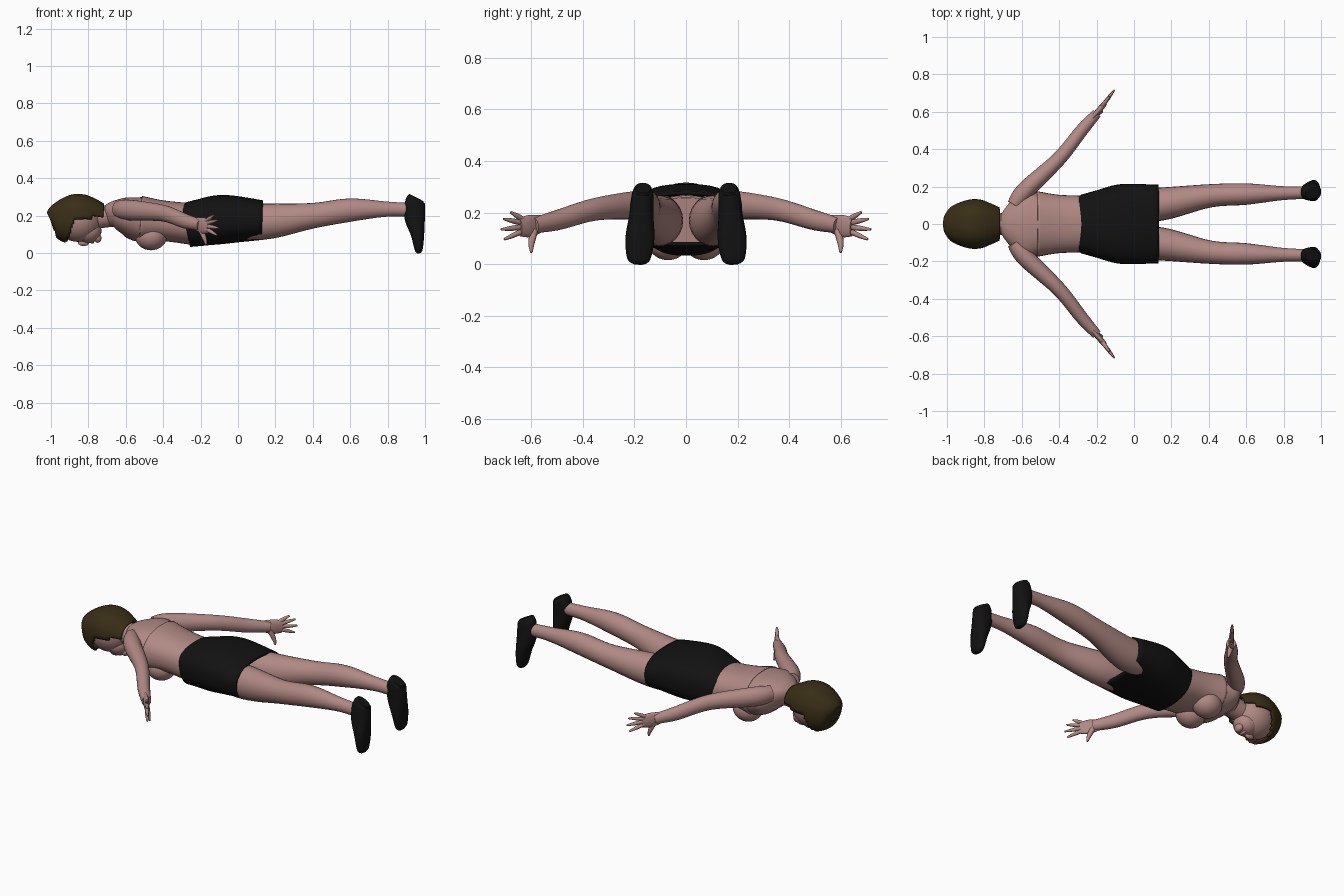
import bpy, bmesh, math
from mathutils import Vector

old = bpy.data.objects.get("Cube")
if old:
    bpy.data.objects.remove(old, do_unlink=True)


def material(name, red, green, blue):
    mat = bpy.data.materials.new(name)
    mat.use_nodes = True
    mat.diffuse_color = (red, green, blue, 1)
    shader = mat.node_tree.nodes["Principled BSDF"]
    shader.inputs["Base Color"].default_value = mat.diffuse_color
    shader.inputs["Roughness"].default_value = 0.8
    return mat


skin = material("skin", 0.44, 0.25, 0.23)
brown = material("brown hair", 0.04, 0.027, 0.008)
black = material("black cloth", 0.006, 0.006, 0.006)


def finish(name, bm, mat, thickness=0):
    bmesh.ops.recalc_face_normals(bm, faces=bm.faces)
    mesh = bpy.data.meshes.new(name)
    bm.to_mesh(mesh)
    bm.free()
    mesh.materials.append(mat)
    part = bpy.data.objects.new(name, mesh)
    bpy.context.collection.objects.link(part)
    bpy.ops.object.select_all(action="DESELECT")
    part.select_set(True)
    bpy.context.view_layer.objects.active = part
    bpy.ops.object.shade_smooth_by_angle(angle=math.radians(50))
    if thickness:
        shell = part.modifiers.new("thickness", "SOLIDIFY")
        shell.thickness = thickness
        shell.offset = -1


def smooth_rows(rows, steps):
    """Fill in rows along a smooth curve through the given ones."""
    rows = [Vector(row) for row in rows]
    slopes = [(rows[min(i + 1, len(rows) - 1)] - rows[max(i - 1, 0)]) / 2
              for i in range(len(rows))]
    filled = []
    for i in range(len(rows) - 1):
        start, end = rows[i], rows[i + 1]
        for step in range(steps):
            t = step / steps
            ease = t * t * (3 - 2 * t)
            filled.append(start.lerp(end, ease)
                          + slopes[i] * t * (1 - t) ** 2
                          - slopes[i + 1] * t * t * (1 - t))
    return filled + [rows[-1]]


def loft(name, rows, mat, up=(0, 0, 1), power=2.3, sides=36, steps=6,
         caps=True, thickness=0, drop=None):
    """Skin over rows of x, y, z, half width and half height."""
    rows = smooth_rows(rows, steps)
    bm = bmesh.new()
    rings = []
    for i, row in enumerate(rows):
        before, after = rows[max(i - 1, 0)], rows[min(i + 1, len(rows) - 1)]
        path = Vector(after[:3]) - Vector(before[:3])
        side = path.cross(Vector(up)).normalized()
        top = side.cross(path).normalized()
        ring = []
        for k in range(sides):
            angle = math.tau * k / sides
            across, rise = (math.copysign(abs(v) ** (2 / power), v)
                            for v in (math.cos(angle), math.sin(angle)))
            ring.append(bm.verts.new(Vector(row[:3]) + side * across * row[3]
                                     + top * rise * row[4]))
        rings.append(ring)
    for near, far in zip(rings, rings[1:]):
        for k in range(sides):
            bm.faces.new((near[k - 1], near[k], far[k], far[k - 1]))
    if caps:
        bm.faces.new(rings[0])
        bm.faces.new(rings[-1])
    if drop:
        hidden = [face for face in bm.faces if drop(face.calc_center_median())]
        bmesh.ops.delete(bm, geom=hidden, context="FACES")
    finish(name, bm, mat, thickness)


def limb(name, sign, points, mat, flat=1.0, sides=24):
    """Tapered limb through points of x, y, z and radius."""
    loft(name, [(x, sign * y, z, r * flat, r) for x, y, z, r in points],
         mat, power=2, sides=sides)


def ball(name, centre, size, mat):
    bm = bmesh.new()
    bmesh.ops.create_uvsphere(bm, u_segments=28, v_segments=18, radius=1)
    bmesh.ops.scale(bm, vec=size, verts=bm.verts)
    bmesh.ops.translate(bm, vec=centre, verts=bm.verts)
    finish(name, bm, mat)


def span(x, half, low, high):
    """Body section centred on y = 0."""
    return (x, 0, (low + high) / 2, half, (high - low) / 2)


# Torso, neck and the thin fitted top over the lower torso
torso = [span(-0.7, 0.06, 0.14, 0.25), span(-0.66, 0.12, 0.13, 0.28),
         span(-0.6, 0.18, 0.1, 0.3), span(-0.52, 0.17, 0.06, 0.3),
         span(-0.4, 0.15, 0.07, 0.275), span(-0.24, 0.145, 0.05, 0.26)]
loft("torso", torso, skin)
loft("fitted_top", [(x, y, z, w + 0.006, h + 0.006) for x, y, z, w, h in torso[3:]],
     skin, caps=False, thickness=0.008)
limb("neck", 1, [(-0.6, 0, 0.21, 0.07), (-0.68, 0, 0.2, 0.06), (-0.82, 0, 0.18, 0.06)], skin)

# Head and face
ball("skull", (-0.855, 0, 0.18), (0.125, 0.11, 0.12), skin)
ball("jaw", (-0.8, 0, 0.12), (0.07, 0.07, 0.066), skin)
ball("chin", (-0.75, 0, 0.08), (0.02, 0.03, 0.025), skin)
ball("nose", (-0.825, 0, 0.055), (0.03, 0.015, 0.017), skin)
ball("lips", (-0.78, 0, 0.06), (0.01, 0.026, 0.01), skin)

# Bobbed hair, cut away around the face
loft("hair", [span(-1, 0.045, 0.12, 0.21), span(-0.98, 0.09, 0.08, 0.26),
              span(-0.9, 0.126, 0.045, 0.307), span(-0.82, 0.13, 0.05, 0.313),
              span(-0.72, 0.09, 0.09, 0.265)],
     brown, sides=48, steps=8, thickness=0.012,
     drop=lambda c: c.x > -0.92 and c.z < min(0.19, 0.06 + (c.x + 0.92) * 2.6))

# Skirt, open at the hem
loft("skirt", [span(-0.28, 0.157, 0.03, 0.265), span(-0.2, 0.18, 0.038, 0.288),
               span(-0.07, 0.213, 0.05, 0.311), span(0.13, 0.21, 0.07, 0.282)],
     black, power=2.5, sides=48, caps=False, thickness=0.015)

for label, sign in (("left", 1), ("right", -1)):
    ball(label + "_bust", (-0.465, sign * 0.07, 0.09), (0.085, 0.08, 0.075), skin)

    limb(label + "_leg", sign,
         [(-0.1, 0.1, 0.18, 0.09), (0.13, 0.105, 0.168, 0.097), (0.4, 0.15, 0.2, 0.068),
          (0.6, 0.16, 0.23, 0.062), (0.8, 0.165, 0.235, 0.04), (0.95, 0.168, 0.23, 0.036)],
         skin, flat=0.92)

    # Shoe from toe to heel, with its sole facing away from the body
    shoe = [(0.97, 0, 0.02, 0.01), (0.966, 0.02, 0.045, 0.022), (0.96, 0.1, 0.056, 0.036),
            (0.945, 0.19, 0.047, 0.055), (0.946, 0.27, 0.042, 0.053), (0.955, 0.295, 0.03, 0.042)]
    loft(label + "_shoe", [(x, sign * (0.185 - z / 16), z, w, h) for x, z, w, h in shoe],
         black, up=(1, 0, 0), sides=28)

    limb(label + "_arm", sign,
         [(-0.64, 0.1, 0.235, 0.045), (-0.58, 0.18, 0.23, 0.055), (-0.4, 0.35, 0.213, 0.044),
          (-0.28, 0.5, 0.17, 0.039), (-0.2, 0.59, 0.15, 0.03)], skin, flat=0.88)
    limb(label + "_palm", sign,
         [(-0.24, 0.55, 0.16, 0.03), (-0.19, 0.605, 0.148, 0.043), (-0.155, 0.645, 0.143, 0.036)],
         skin, flat=0.36)

    # Fingers fanned out from the palm, then the thumb
    reach = Vector((0.6, 0.8, 0))
    for i, length in enumerate((0.07, 0.1, 0.11, 0.1)):
        lift = math.radians(25 - 15 * i)
        aim = reach * math.cos(lift) + Vector((0, 0, math.sin(lift)))
        base = Vector((-0.17, 0.63, 0.172 - 0.014 * i))
        limb(f"{label}_finger_{i + 1}", sign,
             [(*(base + aim * length * t), 0.011 - 0.007 * t ** 3) for t in (0, 0.5, 0.9, 1)],
             skin, sides=12)
    limb(label + "_thumb", sign,
         [(-0.2, 0.59, 0.13, 0.016), (-0.18, 0.6, 0.08, 0.012), (-0.17, 0.6, 0.045, 0.005)],
         skin, sides=12)
